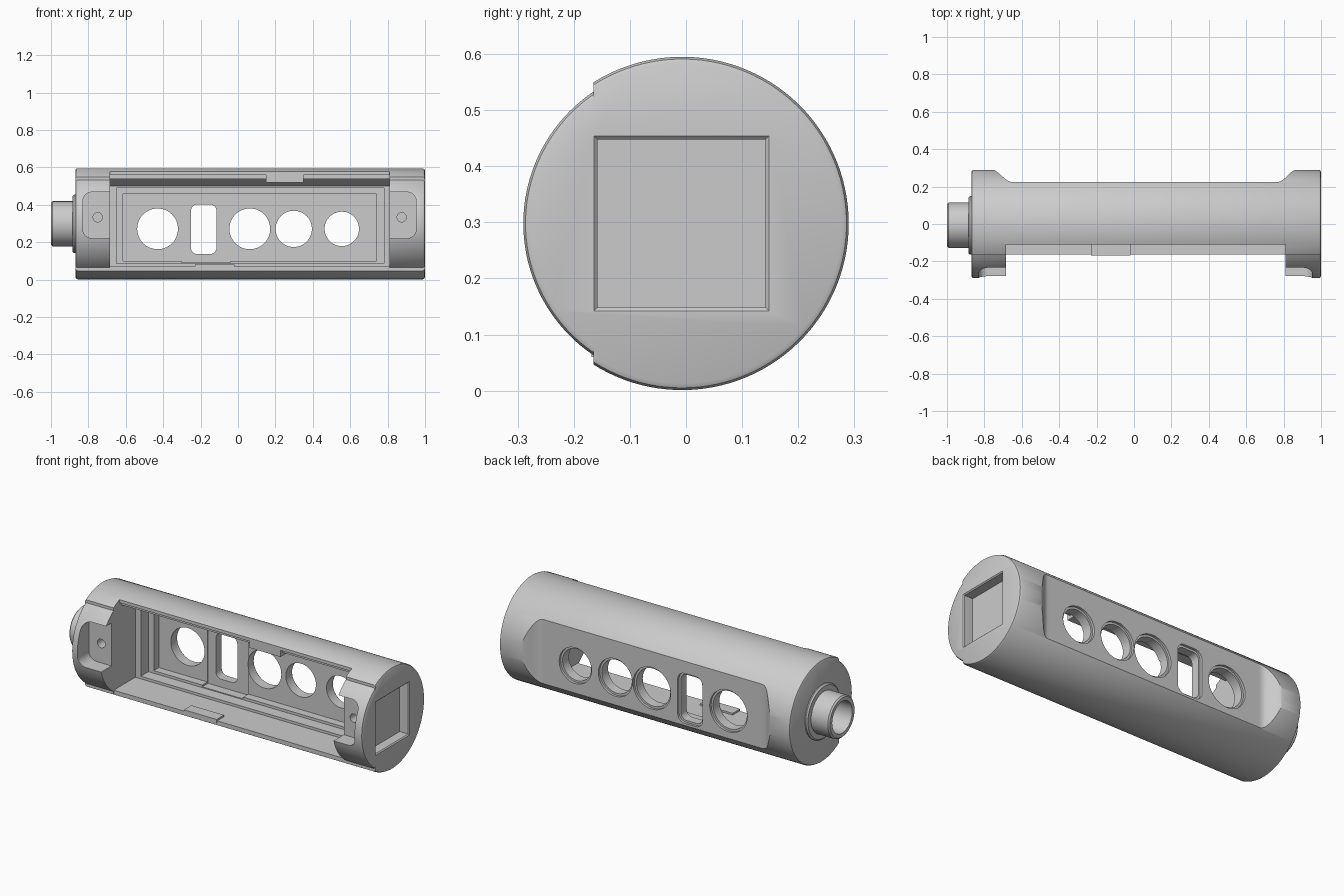
import bpy, bmesh
from math import sin, cos, pi, asin

if "Cube" in bpy.data.objects:
    bpy.data.objects.remove(bpy.data.objects["Cube"])

CY, CZ, R, R_FRONT = -0.007, 0.298, 0.297, 0.283


def place(axis, t, u, v):
    return {'x': (t, u, v), 'y': (u, t, v), 'z': (u, v, t)}[axis]


def loft(name, axis, rings):
    """Closed solid from rings of (position, 2D points) along an axis."""
    bm = bmesh.new()
    loops = [[bm.verts.new(place(axis, t, u, v)) for u, v in pts] for t, pts in rings]
    n = len(loops[0])
    for a, b in zip(loops, loops[1:]):
        for i in range(n):
            bm.faces.new((a[i], a[(i + 1) % n], b[(i + 1) % n], b[i]))
    bm.faces.new(loops[0])
    bm.faces.new(loops[-1])
    bmesh.ops.recalc_face_normals(bm, faces=bm.faces)
    me = bpy.data.meshes.new(name)
    bm.to_mesh(me)
    bm.free()
    ob = bpy.data.objects.new(name, me)
    bpy.context.collection.objects.link(ob)
    return ob


def prism(name, axis, pts, a, b):
    return loft(name, axis, [(a, pts), (b, pts)])


def rect(u0, u1, v0, v1):
    return [(u0, v0), (u1, v0), (u1, v1), (u0, v1)]


def box(name, x0, x1, y0, y1, z0, z1):
    return prism(name, 'x', rect(y0, y1, z0, z1), x0, x1)


def circle(u, v, r, n=48):
    return [(u + r * cos(2 * pi * i / n), v + r * sin(2 * pi * i / n)) for i in range(n)]


def rounded(u0, u1, v0, v1, r, n=6):
    pts = []
    for k, (u, v) in enumerate([(u1 - r, v1 - r), (u0 + r, v1 - r), (u0 + r, v0 + r), (u1 - r, v0 + r)]):
        for i in range(n + 1):
            a = pi / 2 * (k + i / n)
            pts.append((u + r * cos(a), v + r * sin(a)))
    return pts


def smooth(ob):
    bpy.context.view_layer.objects.active = ob
    bpy.ops.object.select_all(action='DESELECT')
    ob.select_set(True)
    bpy.ops.object.shade_smooth_by_angle(angle=pi / 6)


def cut(ob, other):
    m = ob.modifiers.new("cut", 'BOOLEAN')
    m.operation, m.solver, m.object = 'DIFFERENCE', 'EXACT', other
    bpy.context.view_layer.objects.active = ob
    bpy.ops.object.modifier_apply(modifier=m.name)
    bpy.data.objects.remove(other)


# Main round body, its front strip stepped to a smaller radius
def outline(inset):
    ro, rf, d = R - inset, R_FRONT - inset, 0.158
    ao, af = pi / 2 + asin(d / ro), pi / 2 + asin(d / rf)
    pts = [(ro, -ao + 2 * ao * i / 80) for i in range(81)]
    pts += [(rf, af + (2 * pi - 2 * af) * i / 40) for i in range(41)]
    return [(CY + r * cos(a), CZ + r * sin(a)) for r, a in pts]


body = loft("main_body", 'x', [(-0.87, outline(0.012)), (-0.866, outline(0.004)), (-0.858, outline(0)),
                               (0.988, outline(0)), (0.996, outline(0.004)), (1.0, outline(0.012))])

# Flat on the back, blending up to the round ends
ease = [i / 16 for i in range(17)]
curve = lambda t: t ** 3 * (10 - 15 * t + 6 * t * t)
flat = [(-0.775, 0.35)] + [(-0.775 + 0.135 * t, 0.292 - 0.068 * curve(t)) for t in ease]
flat += [(0.755 + 0.13 * t, 0.224 + 0.068 * curve(t)) for t in ease] + [(0.885, 0.35)]
cut(body, prism("flat_cut", 'z', flat, -0.1, 0.7))

# Front opening and stepped interior
cavity = [(-0.35, 0.07), (0.035, 0.07), (0.035, 0.50), (-0.03, 0.538),
          (-0.09, 0.538), (-0.09, 0.558), (-0.35, 0.558)]
cut(body, prism("cavity_cut", 'x', cavity, -0.685, 0.81))
cut(body, box("upper_lip_cut", -0.685, 0.81, -0.4, -0.11, 0.3, 0.7))
cut(body, box("lower_lip_cut", -0.685, 0.81, -0.4, -0.163, -0.1, 0.4))
cut(body, box("step_cut", -0.65, 0.78, -0.05, 0.105, 0.085, 0.49))
cut(body, box("panel_cut", -0.615, 0.74, -0.04, 0.152, 0.10, 0.458))
cut(body, box("slot_panel_cut", -0.303, -0.04, -0.03, 0.158, 0.09, 0.452))

# Windows through the back wall, each with a shallow outer step
for x, r in [(-0.43, 0.109), (0.063, 0.109), (0.298, 0.097), (0.555, 0.092)]:
    cut(body, prism("window_cut", 'y', circle(x, 0.271, r), 0.1, 0.4))
    cut(body, prism("window_step_cut", 'y', circle(x, 0.271, r + 0.012), 0.21, 0.41))
cut(body, prism("slot_cut", 'y', rounded(-0.252, -0.115, 0.136, 0.402, 0.035), 0.1, 0.4))
cut(body, prism("slot_step_cut", 'y', rounded(-0.264, -0.103, 0.124, 0.414, 0.045), 0.21, 0.41))

# Screw pockets and screw holes on the two front ends
for x0, x1, hx in [(-0.83, -0.60, -0.75), (0.72, 0.953, 0.875)]:
    cut(body, prism("pocket_cut", 'y', rounded(x0, x1, 0.22, 0.468, 0.05), -0.4, -0.185))
    cut(body, prism("screw_hole_cut", 'y', circle(hx, 0.333, 0.025, 24), -0.4, -0.08))

# Square recess with a slightly flared rim in the right end
square = lambda h: rect(-0.008 - h, -0.008 + h, CZ - h, CZ + h)
cut(body, loft("square_cut", 'x', [(0.94, square(0.15)), (0.994, square(0.15)), (1.002, square(0.158))]))

# Blind bore in the left end
cut(body, prism("bore_cut", 'x', circle(CY, CZ, 0.09), -0.9, -0.80))
smooth(body)


# Spout and collar on the left end, hollow
def tube(name, x0, x1, r, bore):
    ring = lambda q: circle(CY, CZ, q, 64)
    ob = loft(name, 'x', [(x0, ring(r - 0.008)), (x0 + 0.008, ring(r)), (x1, ring(r))])
    cut(ob, prism("tube_cut", 'x', circle(CY, CZ, bore), x0 - 0.1, x1 + 0.1))
    smooth(ob)


tube("spout", -1.0, -0.865, 0.121, 0.092)
tube("collar", -0.884, -0.865, 0.157, 0.115)

# Latch tabs along the opening
box("lower_tab", -0.23, -0.02, -0.168, -0.10, 0.06, 0.08)
box("upper_tab", 0.15, 0.35, -0.11, -0.06, 0.52, 0.56)
